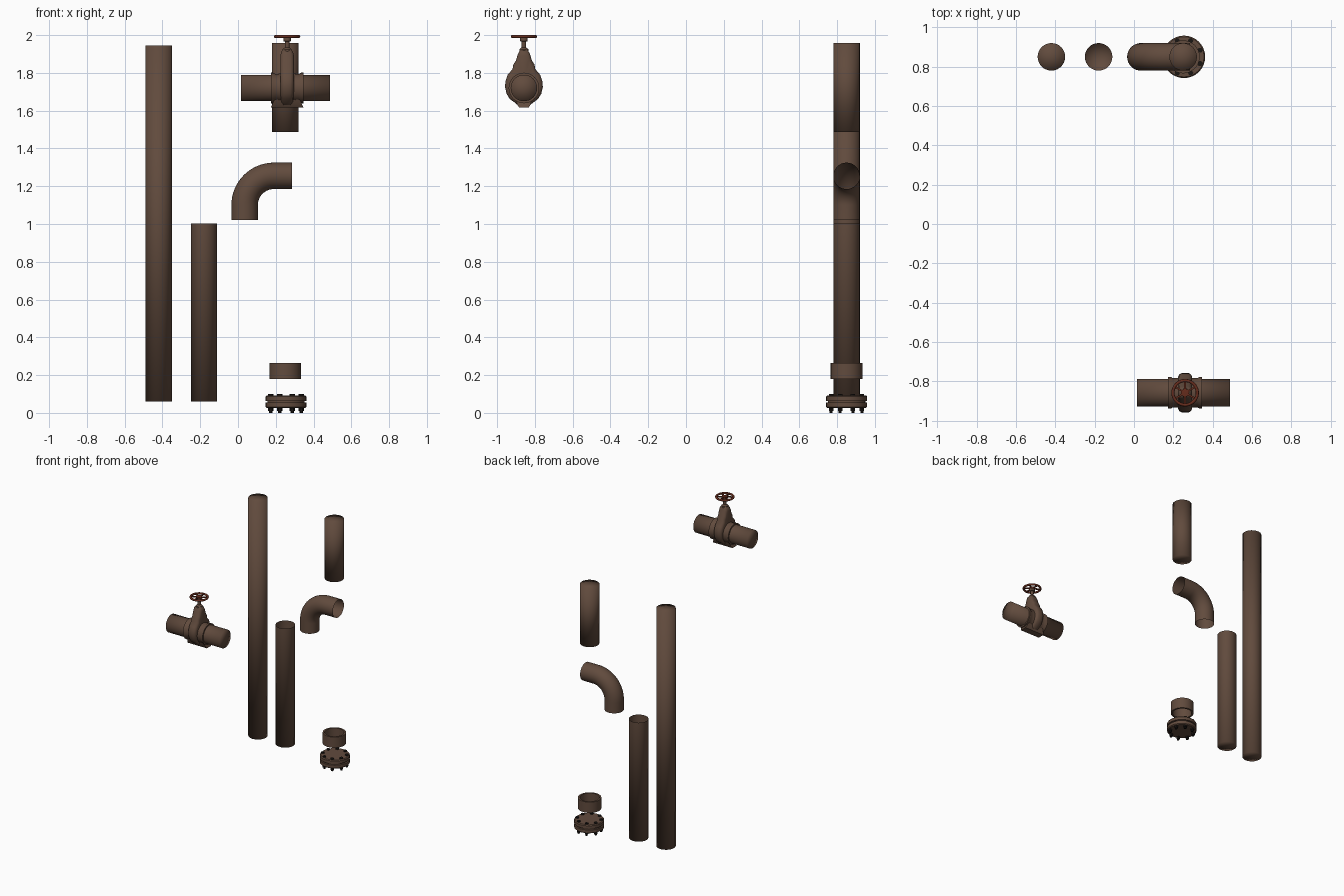
import bpy, bmesh, math
from mathutils import Matrix, Vector

if "Cube" in bpy.data.objects:
    bpy.data.objects.remove(bpy.data.objects["Cube"])

def material(name, rgb):
    m = bpy.data.materials.new(name)
    m.diffuse_color = (*rgb, 1)
    m.use_nodes = True
    m.node_tree.nodes["Principled BSDF"].inputs["Base Color"].default_value = m.diffuse_color
    return m

BROWN = material("brown_iron", (0.12, 0.07, 0.047))
RED = material("rust_red", (0.13, 0.025, 0.012))
BLACK = material("dark_bolt", (0.010, 0.008, 0.007))
ALONG_X = Matrix.Rotation(math.pi / 2, 4, 'Y')

def finish(name, bm, mat, loc=(0, 0, 0), angle=None):
    """angle None = fully smooth, otherwise edges above it stay sharp."""
    bmesh.ops.remove_doubles(bm, verts=bm.verts, dist=1e-5)
    bmesh.ops.recalc_face_normals(bm, faces=bm.faces)
    for f in bm.faces:
        f.smooth = True
    me = bpy.data.meshes.new(name)
    bm.to_mesh(me)
    bm.free()
    me.materials.append(mat)
    ob = bpy.data.objects.new(name, me)
    ob.location = loc
    bpy.context.collection.objects.link(ob)
    if angle:
        bpy.ops.object.select_all(action='DESELECT')
        ob.select_set(True)
        bpy.context.view_layer.objects.active = ob
        bpy.ops.object.shade_smooth_by_angle(angle=math.radians(angle))
    return ob

def loft(bm, rings, closed=False):
    """Skin equal-length rings of points; a ring squeezed to a point makes a cap."""
    vs = [[bm.verts.new(p) for p in r] for r in rings]
    n = len(vs[0])
    for a, b in zip(vs, vs[1:] + (vs[:1] if closed else [])):
        for i in range(n):
            j = (i + 1) % n
            bm.faces.new((a[i], a[j], b[j], b[i]))
    bmesh.ops.dissolve_degenerate(bm, edges=bm.edges, dist=1e-6)

def revolve(name, profile, loc, mat=BROWN, segs=32, angle=None, matrix=None, closed=False):
    """Turn (radius, height) points around z."""
    bm = bmesh.new()
    turn = [2 * math.pi * i / segs for i in range(segs)]
    loft(bm, [[(r * math.cos(t), r * math.sin(t), h) for t in turn] for r, h in profile], closed)
    if matrix:
        bm.transform(matrix)
    return finish(name, bm, mat, loc, angle)

Y = 0.85        # row of pipes
R = 0.07        # pipe radius

# Straight pipes: two closed, one open at the top
revolve("long_pipe", [(0, 0.06), (R, 0.06), (R, 1.945), (0, 1.945)], (-0.42, Y, 0))
revolve("medium_pipe", [(0, 0.06), (R, 0.06), (R, 1.003)], (-0.18, Y, 0))
revolve("short_pipe", [(0, 1.487), (R, 1.487), (R, 1.957), (0, 1.957)], (0.25, Y, 0))

# Elbow: straight, quarter bend, straight, open at both ends
path = [(0.035, 1.02, 0)]
for i in range(17):
    a = math.pi / 2 * i / 16
    path.append((0.19 - 0.155 * math.cos(a), 1.1 + 0.155 * math.sin(a), a))
path.append((0.285, 1.255, math.pi / 2))
bm = bmesh.new()
rings = []
for x, z, a in path:
    ring = []
    for k in range(32):
        t = 2 * math.pi * k / 32
        u = -R * math.cos(t)
        ring.append((x + u * math.cos(a), Y + R * math.sin(t), z - u * math.sin(a)))
    rings.append(ring)
loft(bm, rings)
finish("elbow", bm, BROWN)

# Coupling ring
revolve("coupling", [(0.07, 0.18), (0.084, 0.18), (0.084, 0.265), (0.07, 0.265)],
        (0.25, Y, 0), angle=40, closed=True)

# Bolted flange pair
FX = 0.254
revolve("flange", [(0, 0.025), (0.101, 0.025), (0.108, 0.031), (0.108, 0.054), (0.099, 0.056),
                   (0.099, 0.062), (0.108, 0.064), (0.108, 0.087), (0.102, 0.093), (0, 0.093)],
        (FX, Y, 0), angle=30)
for i in range(8):
    a = math.pi / 8 + i * math.pi / 4
    revolve(f"flange_bolt_{i + 1}",
            [(0, 0), (0.009, 0), (0.009, 0.011), (0.014, 0.011), (0.014, 0.027), (0.009, 0.027),
             (0.009, 0.09), (0.014, 0.09), (0.014, 0.1), (0, 0.1)],
            (FX + 0.088 * math.cos(a), Y + 0.088 * math.sin(a), 0), BLACK, 6, 30)

# Valve: through pipe and flared collars
VX, VY, VZ = 0.252, -0.858, 1.72
BX = 0.26
revolve("valve_pipe", [(0, -0.236), (R, -0.236), (R, 0.236), (0, 0.236)], (VX, VY, VZ), matrix=ALONG_X)
half = [(0.068, 0.086), (0.081, 0.086), (0.081, 0.074), (0.074, 0.062), (0.076, 0.04)]
revolve("valve_collars", half + [(r, -h) for r, h in reversed(half)], (BX, VY, VZ),
        angle=40, matrix=ALONG_X)

# Egg-shaped gate housing: side profile lofted through its thickness
side = [(0.018, 1.925), (0.032, 1.90), (0.042, 1.865), (0.056, 1.845), (0.060, 1.82),
        (0.086, 1.79), (0.098, 1.755), (0.1, 1.725), (0.092, 1.69), (0.075, 1.662),
        (0.045, 1.64), (0.022, 1.62)]
outline = side + [(-w, z) for w, z in reversed(side)]
rings = []
for x, s in [(-0.036, 0), (-0.036, 0.8), (-0.03, 0.93), (-0.018, 1), (0.018, 1), (0.03, 0.93), (0.036, 0.8), (0.036, 0)]:
    rings.append([(x, w * s, 1.76 + (z - 1.76) * s - VZ) for w, z in outline])
bm = bmesh.new()
loft(bm, rings)
finish("valve_housing", bm, BROWN, (BX, VY, VZ), 50)

# Foot under the housing
bm = bmesh.new()
loft(bm, [[(sx * w, sy * d, z) for sx, sy in ((1, 1), (-1, 1), (-1, -1), (1, -1))]
          for w, d, z in ((0, 0, 1.618), (0.086, 0.026, 1.618), (0.08, 0.034, 1.63),
                          (0.066, 0.045, 1.665), (0, 0, 1.665))])
finish("valve_foot", bm, BROWN, (BX, VY, 0), 30)

# Stem and yoke top
revolve("valve_stem", [(0, 1.88), (0.026, 1.88), (0.024, 1.925), (0.012, 1.935), (0.012, 1.965),
                       (0.02, 1.968), (0.02, 1.986), (0.014, 1.998), (0, 1.998)],
        (BX, VY, 0), segs=20, angle=35)

# Handwheel: rim and six spokes
rim = [(0.062 + 0.008 * math.cos(t), 0.008 * math.sin(t))
       for t in (2 * math.pi * k / 10 for k in range(10))]
revolve("handwheel_rim", rim, (BX, VY, 1.992), RED, 36, closed=True)
bm = bmesh.new()
for i in range(6):
    m = (Matrix.Rotation(i * math.pi / 3 + math.pi / 6, 4, 'Z') @ Matrix.Translation(Vector((0.037, 0, 0)))
         @ Matrix.Diagonal((0.046, 0.009, 0.008, 1)))
    bmesh.ops.create_cube(bm, size=1, matrix=m)
finish("handwheel_spokes", bm, RED, (BX, VY, 1.992), 30)
revolve("handwheel_hub", [(0, 1.984), (0.021, 1.984), (0.021, 1.998), (0, 2.0)],
        (BX, VY, 0), RED, 20, 30)
